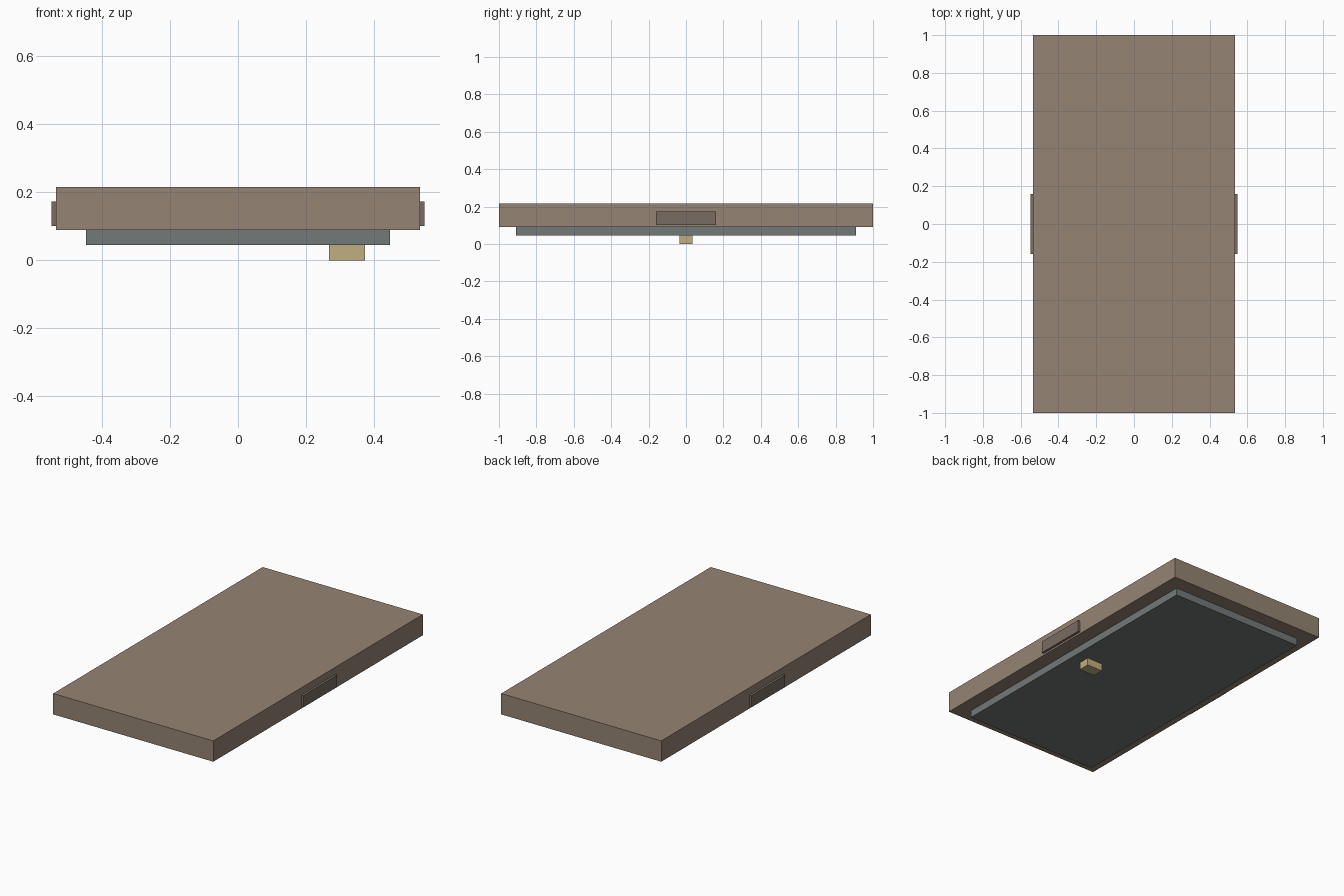
import bpy

if "Cube" in bpy.data.objects:
    bpy.data.objects.remove(bpy.data.objects["Cube"])


def material(name, rgb):
    m = bpy.data.materials.new(name)
    m.diffuse_color = (*rgb, 1)
    m.use_nodes = True
    m.node_tree.nodes["Principled BSDF"].inputs["Base Color"].default_value = m.diffuse_color
    return m


def box(name, x, y, z, mat):
    """Box spanning the given (min, max) ranges."""
    spans = (x, y, z)
    bpy.ops.mesh.primitive_cube_add(size=1, location=[(a + b) / 2 for a, b in spans])
    ob = bpy.context.object
    ob.name = name
    ob.scale = [b - a for a, b in spans]
    bpy.ops.object.transform_apply(location=False, rotation=False, scale=True)
    ob.data.materials.append(mat)
    return ob


brown = material("brown", (0.30, 0.23, 0.17))
dark_brown = material("dark_brown", (0.19, 0.15, 0.12))
grey = material("slate_grey", (0.17, 0.19, 0.19))
brass = material("brass", (0.53, 0.43, 0.22))

# Main slab
box("slab", (-0.535, 0.535), (-1, 1), (0.09, 0.216), brown)

# Inset panel on the underside
box("under_panel", (-0.447, 0.447), (-0.91, 0.91), (0.045, 0.09), grey)

# Small catch below the panel, on the right
box("catch", (0.267, 0.373), (-0.035, 0.035), (0, 0.045), brass)

# Raised plates on both long sides
for side, s in (("left", -1), ("right", 1)):
    box(f"side_plate_{side}", sorted((s * 0.53, s * 0.549)), (-0.16, 0.16),
        (0.101, 0.173), dark_brown)
